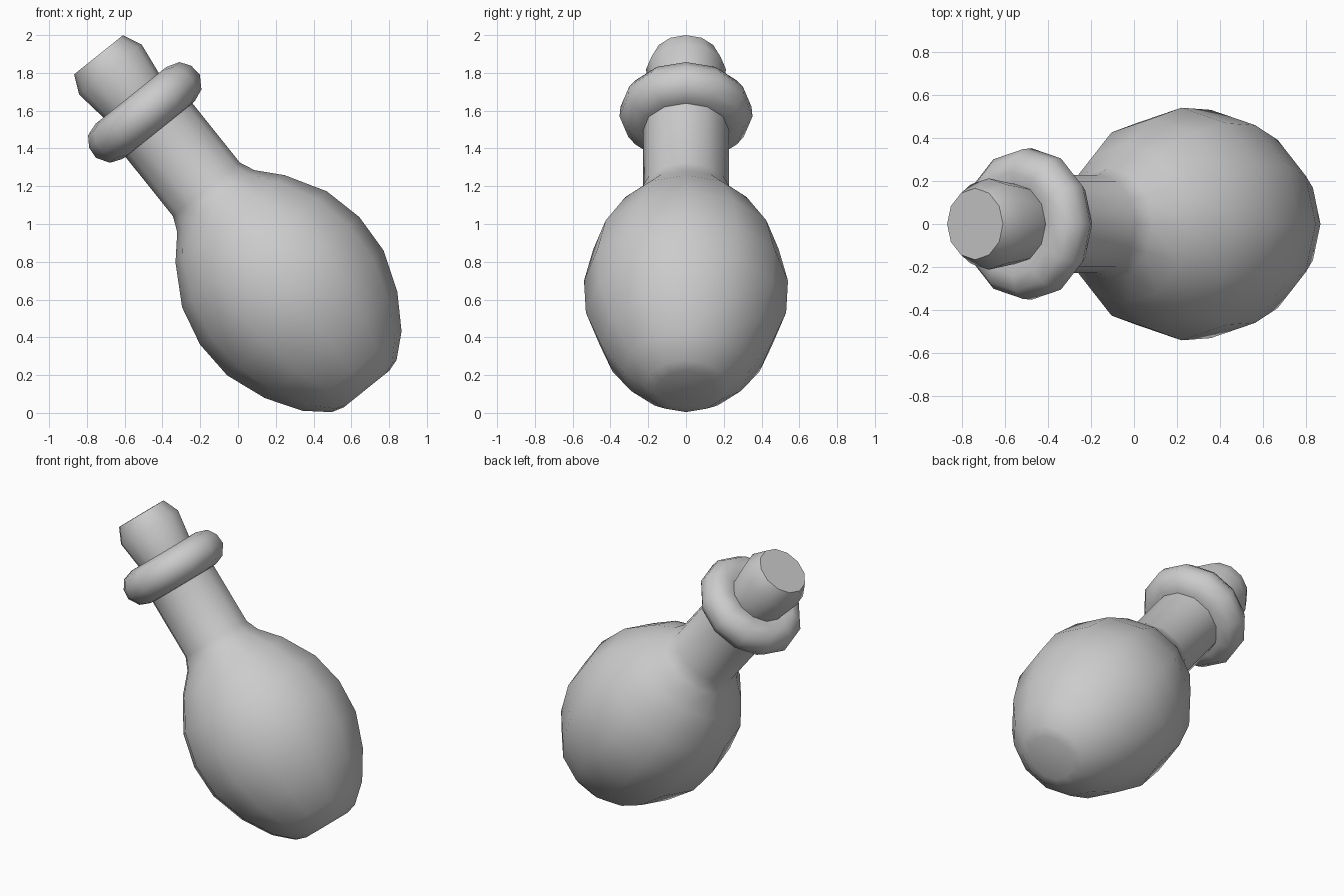
import bpy, bmesh, math

if "Cube" in bpy.data.objects:
    bpy.data.objects.remove(bpy.data.objects["Cube"])

SIDES = 12
TILT = -math.atan2(0.625, 0.78)
BASE = (0.68, 0.0, 0.126)   # centre of the flask's flat bottom


def lathe(name, profile):
    """Revolve (radius, height) points into a capped solid, then tilt it."""
    bm = bmesh.new()
    rings = []
    for r, h in profile:
        rings.append([bm.verts.new((r * math.cos(2 * math.pi * i / SIDES),
                                    r * math.sin(2 * math.pi * i / SIDES), h))
                      for i in range(SIDES)])
    for a, b in zip(rings, rings[1:]):
        for i in range(SIDES):
            j = (i + 1) % SIDES
            bm.faces.new((a[i], a[j], b[j], b[i]))
    bm.faces.new(rings[0][::-1])
    bm.faces.new(rings[-1])
    me = bpy.data.meshes.new(name)
    bm.to_mesh(me)
    bm.free()
    ob = bpy.data.objects.new(name, me)
    bpy.context.collection.objects.link(ob)
    ob.location = BASE
    ob.rotation_euler = (0, TILT, 0)
    bpy.ops.object.select_all(action='DESELECT')
    ob.select_set(True)
    bpy.context.view_layer.objects.active = ob
    bpy.ops.object.shade_smooth_by_angle(angle=math.radians(50))
    return ob


# round body flowing into the straight neck
lathe("flask_body", [
    (0.155, 0.0), (0.22, 0.02), (0.336, 0.122), (0.45, 0.30), (0.53, 0.518),
    (0.54, 0.735), (0.491, 0.948), (0.37, 1.155), (0.262, 1.275),
    (0.227, 1.355), (0.227, 1.80)])

# rounded collar around the mouth
lathe("neck_collar", [
    (0.215, 1.755), (0.25, 1.76), (0.31, 1.784), (0.352, 1.85),
    (0.347, 1.915), (0.31, 1.97), (0.24, 1.993), (0.185, 1.975)])

# stopper, widening slightly towards a bevelled top
lathe("cork", [
    (0.18, 1.90), (0.185, 1.97), (0.212, 2.168), (0.166, 2.268)])
